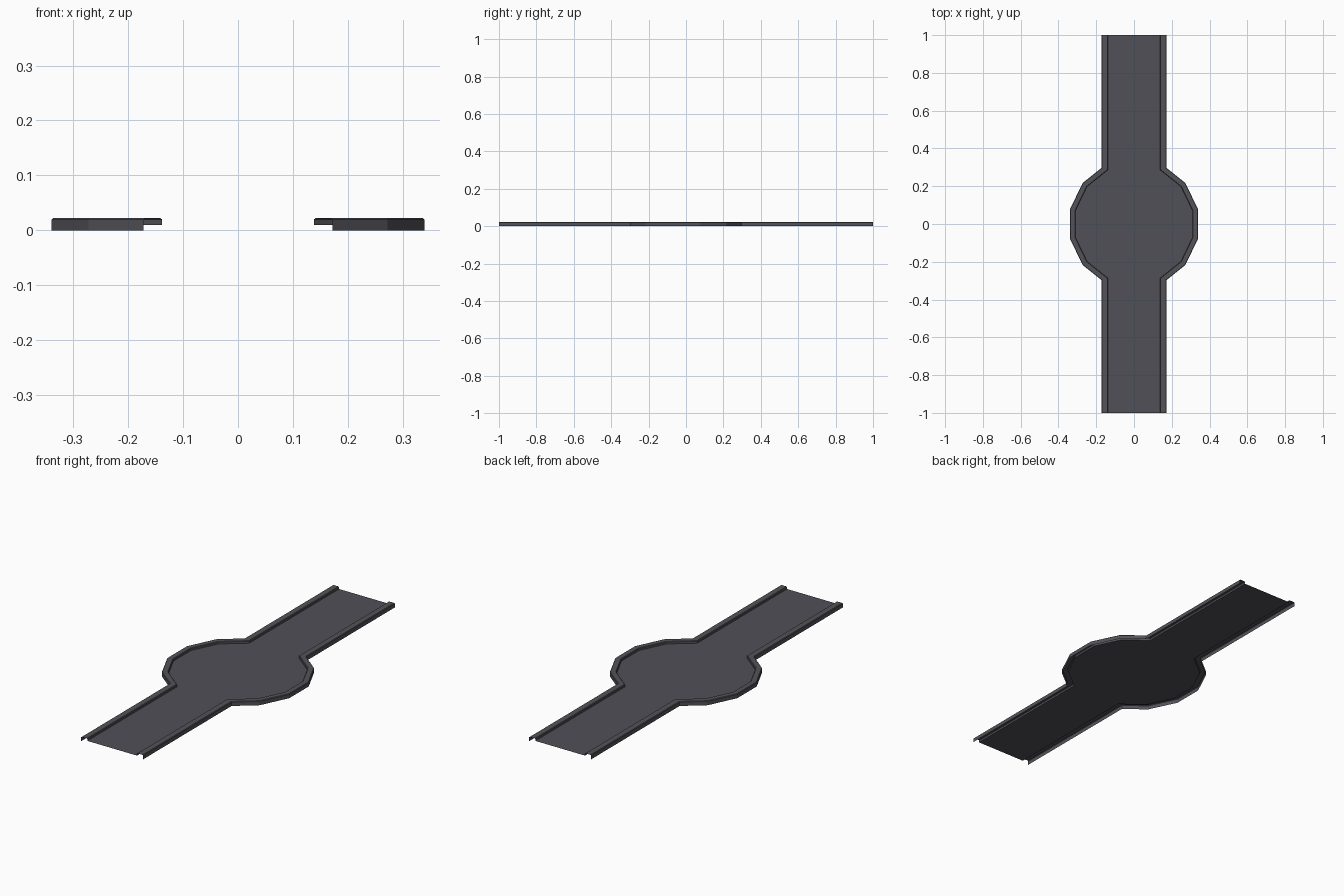
import bpy, math

if "Cube" in bpy.data.objects:
    bpy.data.objects.remove(bpy.data.objects["Cube"])

STEP = math.pi / 7          # the round middle is a 14-sided polygon


def material(name, rgb):
    m = bpy.data.materials.new(name)
    m.diffuse_color = (*rgb, 1)
    m.use_nodes = True
    m.node_tree.nodes["Principled BSDF"].inputs["Base Color"].default_value = m.diffuse_color
    return m


def edge_line(w, r, z):
    """Right-hand outline from y=+1 to y=-1: strip half-width w, round radius r."""
    phi = 2 * STEP
    yj = (r * math.cos(STEP / 2) - w * math.cos(phi)) / math.sin(phi)
    pts = [(w, 1), (w, yj)]
    for k in (1.5, 0.5, -0.5, -1.5):
        pts.append((r * math.cos(k * STEP), r * math.sin(k * STEP)))
    pts += [(w, -yj), (w, -1)]
    return [(x, y, z) for x, y in pts]


def build(name, verts, faces, mat, mirror=False):
    me = bpy.data.meshes.new(name)
    me.from_pydata(verts, [], faces)
    me.materials.append(mat)
    ob = bpy.data.objects.new(name, me)
    bpy.context.collection.objects.link(ob)
    if mirror:
        ob.modifiers.new("mirror", 'MIRROR').use_axis[0] = True
    return ob


road_grey = material("road grey", (0.08, 0.08, 0.095))
kerb_grey = material("kerb grey", (0.085, 0.085, 0.098))

# Kerb: open profile swept along the outline (half-width, radius, height)
profile = [(0.172, 0.348, 0.0), (0.172, 0.348, 0.0195), (0.169, 0.3455, 0.022),
           (0.141, 0.3205, 0.022), (0.138, 0.318, 0.0195), (0.138, 0.318, 0.01)]
verts, faces = [], []
for p in profile:
    verts += edge_line(*p)
n = len(verts) // len(profile)
for j in range(len(profile) - 1):
    for i in range(n - 1):
        a, b = j * n + i, (j + 1) * n + i
        faces.append((a + 1, a, b, b + 1))
build("kerb", verts, faces, kerb_grey, mirror=True)

# Floor: flat sheet between the kerbs
right = edge_line(0.138, 0.318, 0.01)
left = [(-x, y, z) for x, y, z in right]
floor_faces = [(i, n + i, n + i + 1, i + 1) for i in range(n - 1)]
build("road_floor", right + left, floor_faces, road_grey)
